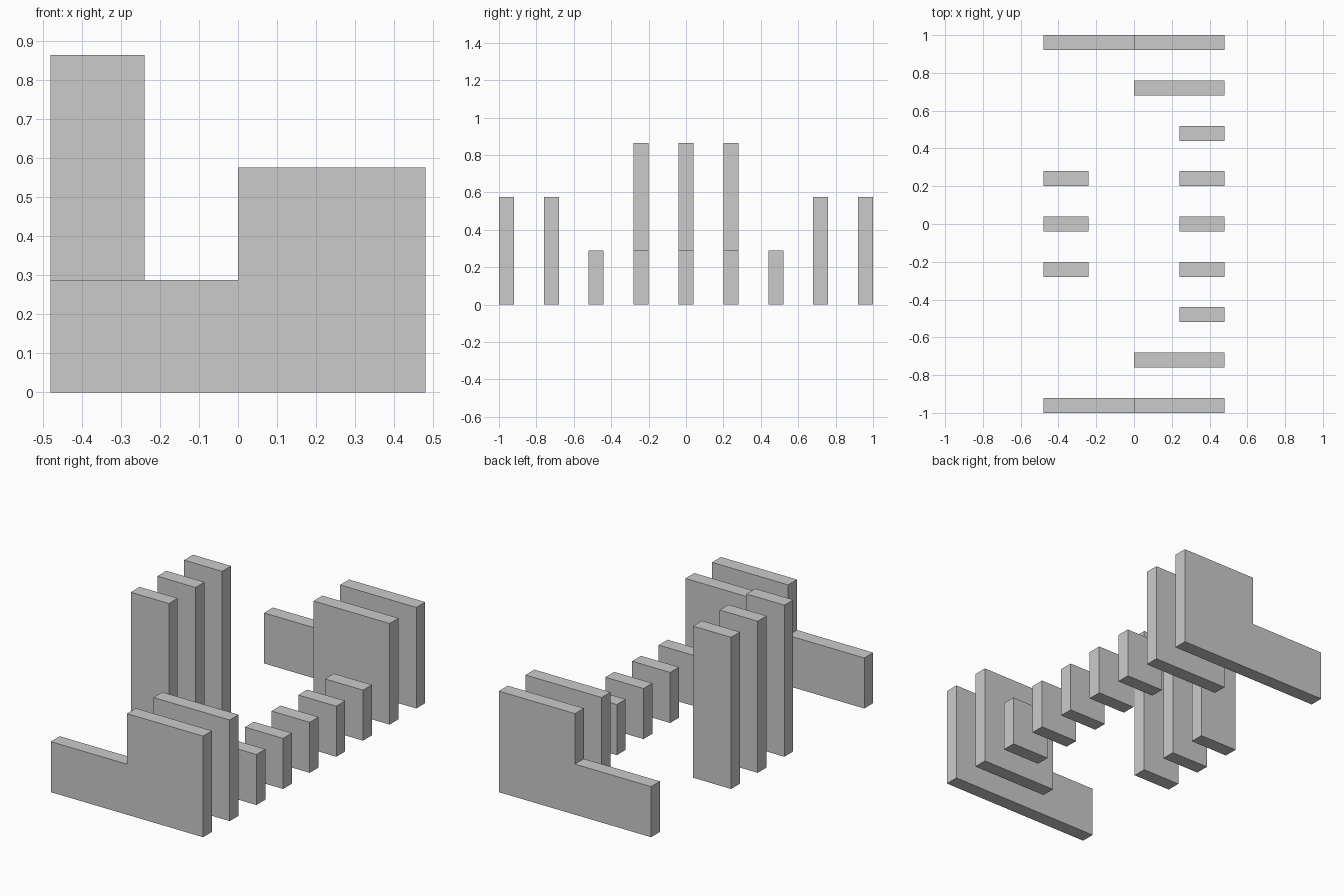
import bpy, bmesh

if "Cube" in bpy.data.objects:
    bpy.data.objects.remove(bpy.data.objects["Cube"])

THICK = 0.08   # slab thickness
PITCH = 0.24   # spacing along y
STEP = 0.288   # height of one level


def slab(name, profile, y):
    """Extrude an x-z outline along y, centred on the given y."""
    bm = bmesh.new()
    face = bm.faces.new([bm.verts.new((x, y - THICK / 2, z)) for x, z in profile])
    ext = bmesh.ops.extrude_face_region(bm, geom=[face])
    verts = [v for v in ext["geom"] if isinstance(v, bmesh.types.BMVert)]
    bmesh.ops.translate(bm, verts=verts, vec=(0, THICK, 0))
    bmesh.ops.recalc_face_normals(bm, faces=bm.faces)
    mesh = bpy.data.meshes.new(name)
    bm.to_mesh(mesh)
    bm.free()
    obj = bpy.data.objects.new(name, mesh)
    bpy.context.collection.objects.link(obj)
    return obj


def rect(x0, x1, h):
    return [(x0, 0), (x1, 0), (x1, h), (x0, h)]


# Stepped end panels and the medium panels just inside them
end_profile = [(-0.48, 0), (0.48, 0), (0.48, 2 * STEP), (0, 2 * STEP),
               (0, STEP), (-0.48, STEP)]
for side, label in ((-1, "front"), (1, "back")):
    slab(f"{label}_end_panel", end_profile, side * 4 * PITCH)
    slab(f"{label}_medium_panel", rect(0, 0.48, 2 * STEP), side * 3 * PITCH)

# Row of five low posts on the right
for i in range(-2, 3):
    slab(f"low_post_{i + 3}", rect(0.24, 0.48, STEP), i * PITCH)

# Row of three tall posts on the left
for i in range(-1, 2):
    slab(f"tall_post_{i + 2}", rect(-0.48, -0.24, 3 * STEP), i * PITCH)
